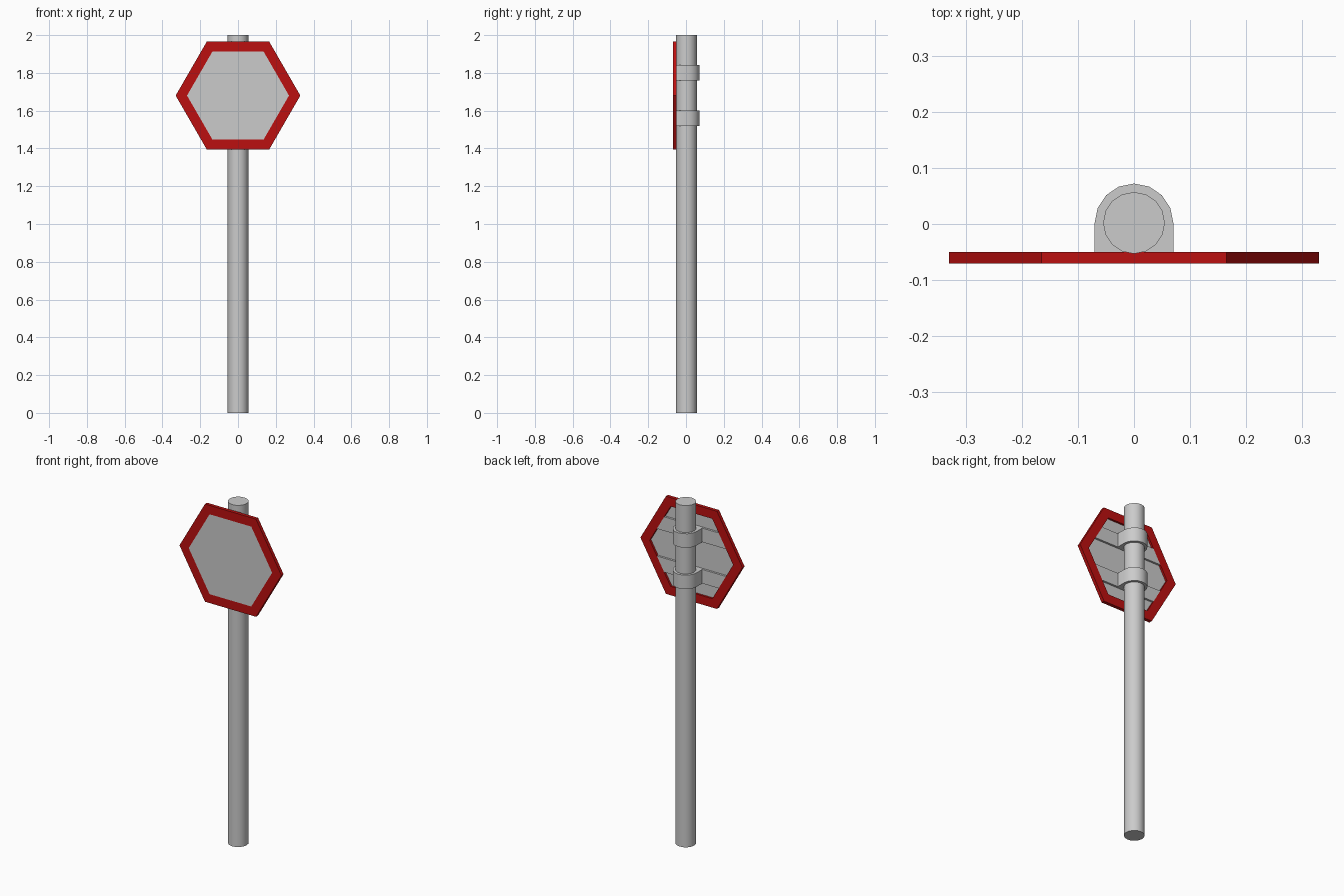
import bpy, bmesh, math
from mathutils import Vector

if "Cube" in bpy.data.objects:
    bpy.data.objects.remove(bpy.data.objects["Cube"])

SIGN_Z = 1.68
Y_FRONT, Y_BACK = -0.07, -0.05
POLE_Y = 0.002
R_OUT, R_IN = 0.33, 0.27

red = bpy.data.materials.new("red_paint")
red.diffuse_color = (0.5, 0.005, 0.005, 1)
red.use_nodes = True
red.node_tree.nodes["Principled BSDF"].inputs["Base Color"].default_value = red.diffuse_color


def finish(name, bm, mat=None, smooth=False):
    bmesh.ops.recalc_face_normals(bm, faces=bm.faces)
    mesh = bpy.data.meshes.new(name)
    bm.to_mesh(mesh)
    bm.free()
    obj = bpy.data.objects.new(name, mesh)
    bpy.context.collection.objects.link(obj)
    if mat:
        mesh.materials.append(mat)
    if smooth:
        bpy.ops.object.select_all(action='DESELECT')
        obj.select_set(True)
        bpy.context.view_layer.objects.active = obj
        bpy.ops.object.shade_smooth_by_angle(angle=math.radians(35))
    return obj


def prism(name, points, direction, smooth=False):
    bm = bmesh.new()
    face = bm.faces.new([bm.verts.new(p) for p in points])
    moved = bmesh.ops.extrude_face_region(bm, geom=[face], use_keep_orig=True)["geom"]
    verts = [g for g in moved if isinstance(g, bmesh.types.BMVert)]
    bmesh.ops.translate(bm, verts=verts, vec=Vector(direction))
    return finish(name, bm, smooth=smooth)


def hexagon(r, y):
    return [(r * math.cos(i * math.pi / 3), y, SIGN_Z + r * math.sin(i * math.pi / 3))
            for i in range(6)]


# Round pole
circle = [(0.055 * math.cos(i * math.pi / 8), POLE_Y + 0.055 * math.sin(i * math.pi / 8), 0)
          for i in range(16)]
prism("pole", circle, (0, 0, 2), smooth=True)

# Red hexagonal rim
bm = bmesh.new()
loops = [[bm.verts.new(p) for p in hexagon(r, y)]
         for r, y in ((R_OUT, Y_FRONT), (R_OUT, Y_BACK), (R_IN, Y_BACK), (R_IN, Y_FRONT))]
for k in range(4):
    a, b = loops[k], loops[(k + 1) % 4]
    for i in range(6):
        j = (i + 1) % 6
        bm.faces.new((a[i], a[j], b[j], b[i]))
finish("sign_rim", bm, red)

# Sign face, recessed from behind
prism("sign_panel", hexagon(R_IN, Y_FRONT), (0, 0.008, 0))

# Back rails and the clamps holding them to the pole
for label, s in (("upper", 1), ("lower", -1)):
    near, far = 0.08, 0.162
    w0, w1 = (R_IN - d / math.sqrt(3) for d in (near, far))
    rail = [(-w0, Y_BACK, SIGN_Z + s * near), (w0, Y_BACK, SIGN_Z + s * near),
            (w1, Y_BACK, SIGN_Z + s * far), (-w1, Y_BACK, SIGN_Z + s * far)]
    prism(label + "_rail", rail, (0, -0.013, 0))

    z = SIGN_Z + s * 0.121 - 0.041
    arc = [(0.07 * math.cos(i * math.pi / 8), POLE_Y + 0.07 * math.sin(i * math.pi / 8), z)
           for i in range(9)]
    prism(label + "_clamp", [(0.07, Y_BACK, z)] + arc + [(-0.07, Y_BACK, z)],
          (0, 0, 0.082), smooth=True)
